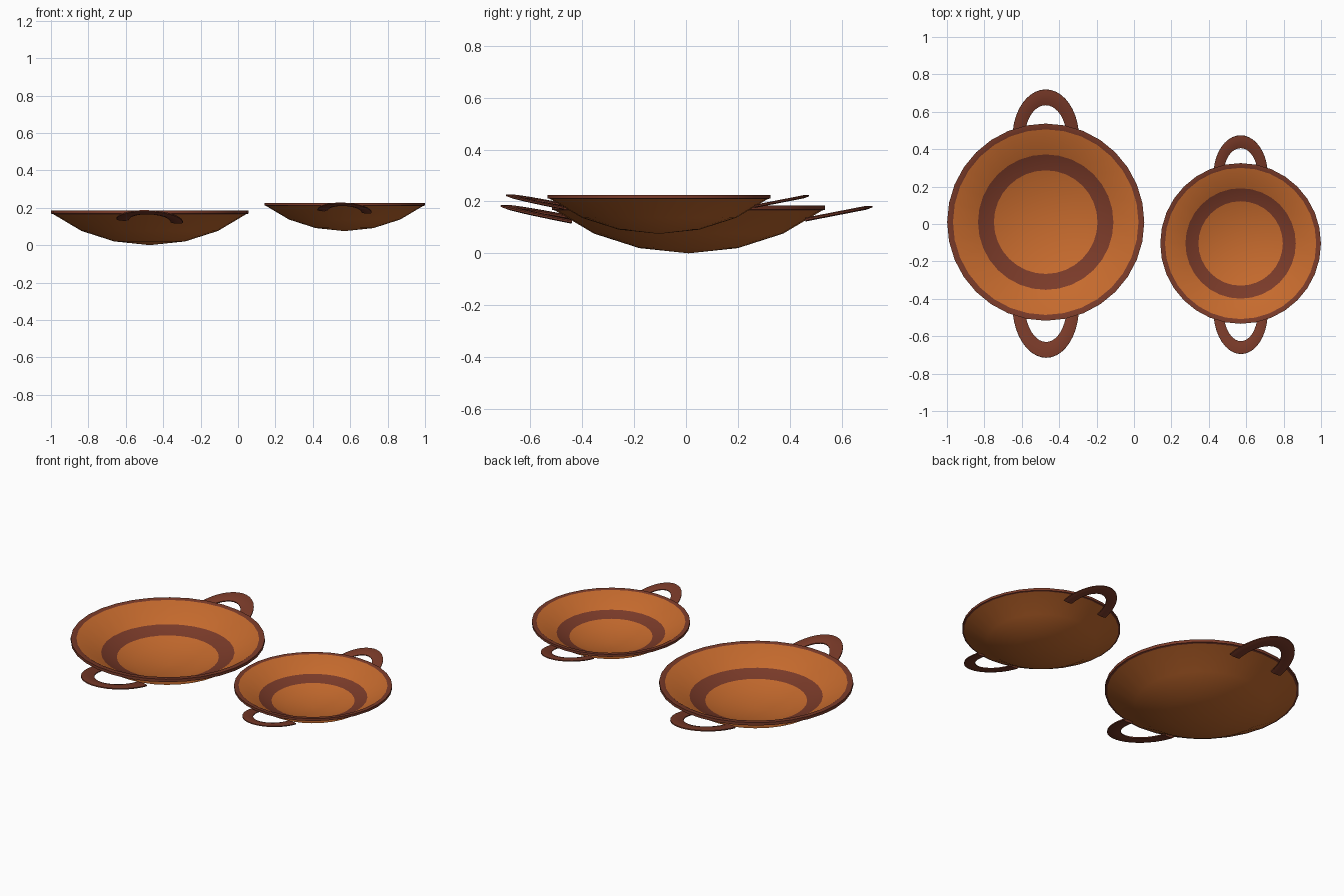
import bpy, bmesh, math
from mathutils import Matrix, Vector

if "Cube" in bpy.data.objects:
    bpy.data.objects.remove(bpy.data.objects["Cube"])


def material(name, color):
    m = bpy.data.materials.new(name)
    m.diffuse_color = color
    m.use_nodes = True
    m.node_tree.nodes["Principled BSDF"].inputs["Base Color"].default_value = m.diffuse_color
    return m


CLAY = material("orange_clay", (0.57, 0.147, 0.027, 1))
GLAZE = material("dark_glaze", (0.195, 0.043, 0.022, 1))


def finish(name, bm, mats, matrix, angle):
    bmesh.ops.recalc_face_normals(bm, faces=bm.faces)
    bm.transform(matrix)
    me = bpy.data.meshes.new(name)
    bm.to_mesh(me)
    bm.free()
    for m in mats:
        me.materials.append(m)
    ob = bpy.data.objects.new(name, me)
    bpy.context.collection.objects.link(ob)
    bpy.ops.object.select_all(action='DESELECT')
    ob.select_set(True)
    bpy.context.view_layer.objects.active = ob
    bpy.ops.object.shade_smooth_by_angle(angle=math.radians(angle))


# Bowl cross-section: outside, rim, inside; each with the material of the next span
PROFILE = [(0, 0, 0), (.19, .02, 0), (.365, .076, 0), (.515, .165, 1), (.527, .168, 1),
           (.527, .185, 1), (.496, .183, 0), (.362, .1, 1), (.277, .073, 0),
           (.185, .045, 0), (0, .025, 0)]


def bowl(name, matrix, n=32):
    bm = bmesh.new()
    rings = []
    for r, z, _ in PROFILE:
        count = n if r else 1
        rings.append([bm.verts.new((r * math.cos(2 * math.pi * i / n),
                                    r * math.sin(2 * math.pi * i / n), z)) for i in range(count)])
    for a, b, p in zip(rings, rings[1:], PROFILE):
        for i in range(n):
            j = (i + 1) % n
            quad = [a[i % len(a)], a[j % len(a)], b[j % len(b)], b[i % len(b)]]
            f = bm.faces.new(list(dict.fromkeys(quad)))
            f.material_index = p[2]
    finish(name, bm, [CLAY, GLAZE], matrix, 40)


# Flattened loop handle: a half ellipse swept with an oval section, tilted upward
def handle(name, matrix, reach, roll=0, n=20, sides=8):
    bm = bmesh.new()
    rings = []
    root, length = .45, reach - .45
    for i in range(n + 1):
        t = math.pi * i / n
        c, s = math.cos(t), math.sin(t)
        outer = Vector((.178 * c, length * s, 0))
        inner = Vector((.112 * c, (length - .085) * s, 0))
        mid, half = (outer + inner) / 2, (outer - inner) / 2
        ring = []
        for k in range(sides):
            u = 2 * math.pi * (k + .5) / sides
            ring.append(bm.verts.new(mid + half * (math.cos(u) / math.cos(math.pi / sides))
                                     + Vector((0, 0, .008 * math.sin(u)))))
        rings.append(ring)
    for a, b in zip(rings, rings[1:]):
        for k in range(sides):
            m = (k + 1) % sides
            bm.faces.new((a[k], a[m], b[m], b[k]))
    bm.faces.new(rings[0])
    bm.faces.new(rings[-1])
    place = (Matrix.Translation((0, root, .13)) @ Matrix.Rotation(roll, 4, 'Y')
             @ Matrix.Rotation(math.radians(11), 4, 'X'))
    finish(name, bm, [GLAZE], matrix @ place, 60)


# Two matching dishes, the smaller one raised
for label, pos, size in (("large", (-.472, .01, 0), 1.0), ("small", (.57, -.104, .075), .815)):
    base = Matrix.Translation(pos) @ Matrix.Scale(size, 4)
    bowl(label + "_bowl", base)
    handle(label + "_back_handle", base, .714)
    handle(label + "_front_handle", base @ Matrix.Rotation(math.pi, 4, 'Z'), .73, math.radians(-3))
